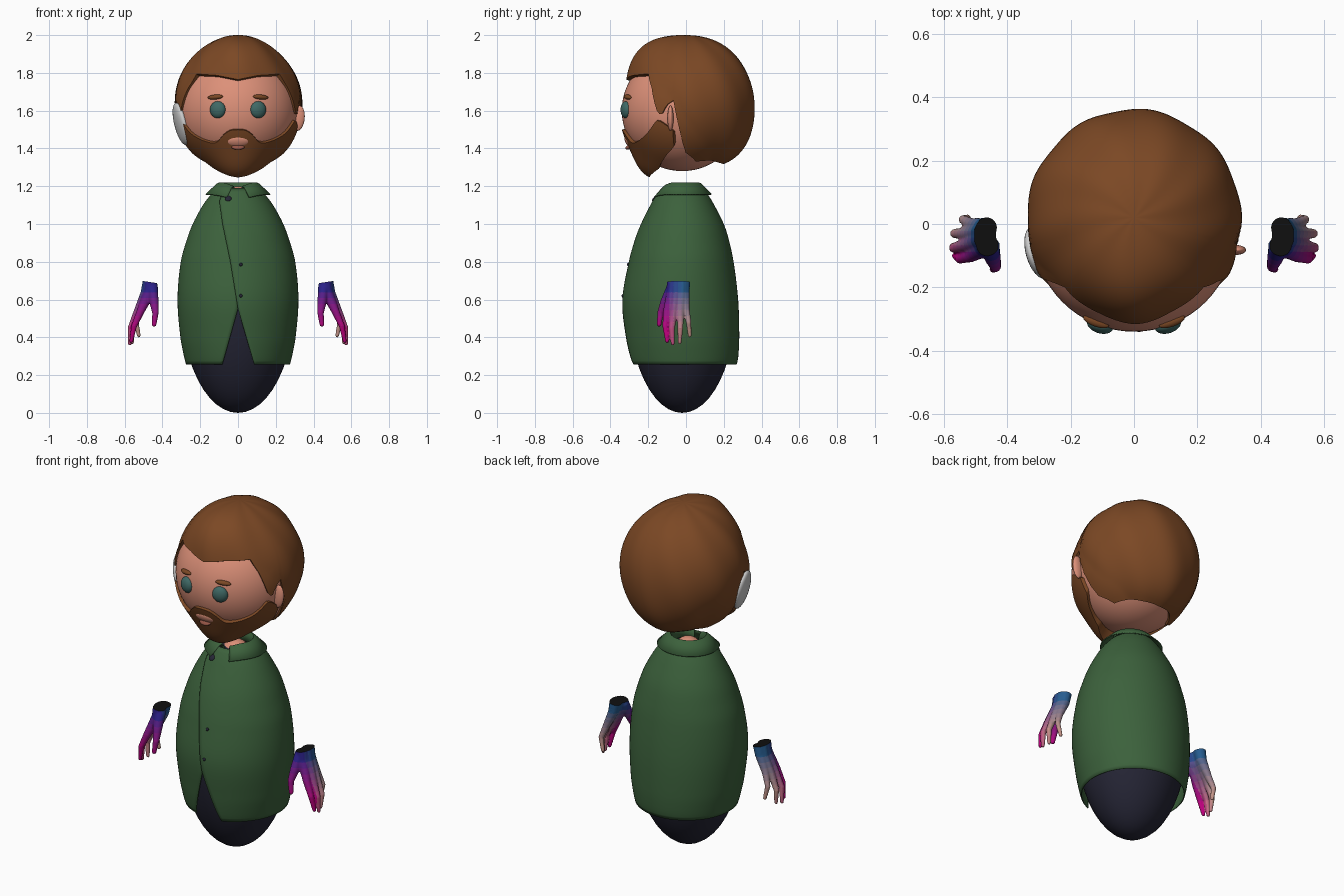
import bpy, bmesh, math
from mathutils import Vector, Matrix
from math import sin, cos, asin, radians, pi, exp

if "Cube" in bpy.data.objects:
    bpy.data.objects.remove(bpy.data.objects["Cube"])


def material(name, c):
    m = bpy.data.materials.new(name)
    m.diffuse_color = (*c, 1)
    m.use_nodes = True
    m.node_tree.nodes["Principled BSDF"].inputs["Base Color"].default_value = m.diffuse_color
    return m


SKIN = material("skin", (0.72, 0.28, 0.19))
HAIR = material("hair", (0.2, 0.065, 0.018))
GREEN = material("jacket_green", (0.045, 0.12, 0.045))
NAVY = material("navy", (0.018, 0.018, 0.035))
EYE = material("eye_teal", (0.05, 0.14, 0.13))
LIP = material("lip", (0.3, 0.09, 0.06))


def finish(name, bm, mat):
    bmesh.ops.recalc_face_normals(bm, faces=bm.faces)
    me = bpy.data.meshes.new(name)
    bm.to_mesh(me)
    bm.free()
    ob = bpy.data.objects.new(name, me)
    bpy.context.collection.objects.link(ob)
    if mat:
        me.materials.append(mat)
    bpy.ops.object.select_all(action='DESELECT')
    ob.select_set(True)
    bpy.context.view_layer.objects.active = ob
    bpy.ops.object.shade_smooth_by_angle(angle=radians(50))
    return ob


def ellipsoid(name, loc, size, mat=None, rot=(0, 0, 0), seg=32):
    """size = half extents; rot = degrees about x, y, z"""
    bm = bmesh.new()
    bmesh.ops.create_uvsphere(bm, u_segments=seg, v_segments=seg // 2, radius=1)
    m = Matrix.Translation(loc)
    for a, ax in zip(rot, "XYZ"):
        m = m @ Matrix.Rotation(radians(a), 4, ax)
    bm.transform(m @ Matrix.Diagonal((*size, 1)))
    return finish(name, bm, mat)


def sheet(name, rows, mat, closed=False):
    """surface through rows of points"""
    bm = bmesh.new()
    vs = [[bm.verts.new(p) for p in r] for r in rows]
    n = len(rows[0])
    for a, b in zip(vs, vs[1:]):
        for j in range(n if closed else n - 1):
            k = (j + 1) % n
            bm.faces.new((a[j], a[k], b[k], b[j]))
    bmesh.ops.remove_doubles(bm, verts=bm.verts, dist=1e-5)
    return finish(name, bm, mat)


def interp(tab, x, smooth=False):
    """piecewise value from (x, y) pairs with ascending x"""
    if x <= tab[0][0]:
        return tab[0][1]
    if x >= tab[-1][0]:
        return tab[-1][1]
    i = max(k for k in range(len(tab) - 1) if tab[k][0] <= x)
    (x0, y0), (x1, y1) = tab[i], tab[i + 1]
    t, h = (x - x0) / (x1 - x0), x1 - x0
    if not smooth:
        return y0 + (y1 - y0) * t
    p, q = tab[max(i - 1, 0)], tab[min(i + 2, len(tab) - 1)]
    m0, m1 = (y1 - p[1]) / (x1 - p[0]) * h, (q[1] - y0) / (q[0] - x0) * h
    return (y0 * (2 * t**3 - 3 * t**2 + 1) + m0 * (t**3 - 2 * t**2 + t)
            + y1 * (3 * t**2 - 2 * t**3) + m1 * (t**3 - t**2))


def direction(az, el):
    """az from the front toward +x"""
    return Vector((sin(az) * cos(el), -cos(az) * cos(el), sin(el)))


def bump(d, at, width):
    return exp(-(d.angle(Vector(at)) / width) ** 2)


# head
HC, HR = Vector((0, -0.02, 1.6)), 0.32
ellipsoid("head", HC, (HR, HR, HR), SKIN, seg=64)

# hair: cap down to a hairline, edge tucked into the head
CC = Vector((0, 0.02, 1.64))
hairline = [(0, 1.765), (20, 1.79), (45, 1.8), (53, 1.72), (60, 1.6), (64, 1.57), (69, 1.63),
            (75, 1.655), (80, 1.5), (84, 1.38), (100, 1.33), (180, 1.325)]


def hair_point(az, el, tuck):
    d = direction(az, el)
    o = CC - HC
    b = o.dot(d)
    head_r = -b + math.sqrt(b * b - o.length_squared + HR * HR)
    if tuck:
        return CC + d * (head_r - 0.01)
    r = 0.338 + 0.05 * bump(d, (0, -0.65, 0.76), 0.5) + 0.012 * bump(d, (0, 0.1, 1), 0.6)
    r += 0.036 * bump(d, (0, 0.65, -0.75), 0.55) + 0.01 * bump(d, (0, 0.6, 0.8), 0.6)
    r += 0.003 * sin(9 * az + 3 * el) * cos(el)
    return CC + d * max(r, head_r + 0.012)


N = 32
rows = []
for i in range(N + 2):
    row = []
    for j in range(144):
        a = (j * 2.5 + 180) % 360 - 180
        low = asin(max(-1, min(1, (interp(hairline, abs(a)) - CC.z) / 0.36)))
        row.append(hair_point(radians(a), pi / 2 + (low - pi / 2) * min(i, N) / N, i > N))
    rows.append(row)
sheet("hair", rows, HAIR, True)

# beard with moustache
top = [(0, -17.5), (8, -18.5), (15, -23), (23, -30), (36, -29), (52, -22), (61, -14), (66, -9), (73, -12), (84, -21)]
bottom = [(0, -64), (30, -62), (47, -60), (63, -50), (80, -36), (84, -29)]
rows = []
for i in range(19):
    v = min(max((i - 1) / 16, 0), 1)
    row = []
    for a in range(-84, 85, 3):
        t, b = interp(top, abs(a), True), interp(bottom, abs(a))
        d = direction(radians(a), radians(t + (b - t) * v))
        r = 0.335 + 0.058 * bump(d, (0, -0.45, -0.89), 0.36)
        row.append(HC + d * (HR - 0.01 if i in (0, 18) or abs(a) == 84 else r))
    rows.append(row)
sheet("beard", rows, HAIR)
ellipsoid("mouth", (0, -0.303, 1.437), (0.06, 0.018, 0.034), SKIN, (28, 0, 0))
ellipsoid("lower_lip", (0, -0.301, 1.408), (0.035, 0.022, 0.012), LIP, (28, 0, 0))

# eyes, brows, ear, grey side patch
for s, n in ((1, "right"), (-1, "left")):
    ellipsoid(n + "_eye", (s * 0.107, -0.318, 1.605), (0.043, 0.027, 0.045), EYE, (0, 0, s * 18))
    ellipsoid(n + "_brow", (s * 0.12, -0.308, 1.672), (0.043, 0.016, 0.013), HAIR, (0, s * 5, s * 20))
ellipsoid("ear", (0.32, -0.082, 1.56), (0.033, 0.016, 0.067), SKIN, (0, 6, 0))
ellipsoid("side_patch", (-0.302, -0.09, 1.53), (0.03, 0.085, 0.115), None, (0, -14, 14))

# inner body and neck
ellipsoid("body", (0, -0.02, 0.592), (0.3, 0.285, 0.592), NAVY, seg=48)
ellipsoid("neck", (0, -0.02, 1.1), (0.085, 0.085, 0.1), SKIN)

# jacket: profile of z, half width, front y, back y
prof = [(0.255, .275, -.285, .268), (0.29, .284, -.296, .276), (0.4, .305, -.314, .282), (0.6, .32, -.33, .276),
        (0.8, .303, -.297, .252), (0.92, .27, -.265, .226), (1.0, .24, -.235, .2), (1.1, .186, -.187, .15),
        (1.15, .148, -.16, .12), (1.19, .11, -.13, .09)]
flap = [(0.255, .085), (0.55, 0), (0.8, -.04), (1.0, -.08), (1.12, -.095), (1.19, -.07)]


def jacket_point(z, t, off=0):
    rx, yf, yb = (interp([(p[0], p[k]) for p in prof], z, True) for k in (1, 2, 3))
    return Vector(((rx + off) * sin(t), (yf + yb) / 2 - ((yb - yf) / 2 + off) * cos(t), z))


rows = []
for i in range(45):
    z = 0.255 + 0.935 * i / 44
    rx = interp([(p[0], p[1]) for p in prof], z, True)
    xe = interp(flap, z)
    start = asin(xe / rx)
    end = 2 * pi + asin((xe + 0.02 * min(1, (z - 0.55) / 0.1) if z > 0.55 else -xe) / rx)
    row = []
    for j in range(97):
        u = j / 96
        row.append(jacket_point(z, start + (end - start) * u,
                                0.007 * max(0, 1 - u * 10) - 0.004 * max(0, u * 10 - 9)))
    rows.append(row)
jacket = sheet("jacket", rows, GREEN)
mod = jacket.modifiers.new("thickness", 'SOLIDIFY')
mod.thickness, mod.offset = 0.006, -1

# collar: folded strip with a gap in front
rows = []
for r, z, gap in ((.078, 1.165, 8), (.088, 1.205, 10), (.098, 1.22, 13), (.112, 1.215, 16), (.172, 1.158, 20)):
    row = []
    for j in range(61):
        t = radians(gap + (360 - 2 * gap) * j / 60)
        dip = 0.022 * max(0, cos(t)) ** 6
        row.append((r * sin(t), -0.022 - r * 0.92 * cos(t), z - dip))
    rows.append(row)
mod = sheet("collar", rows, GREEN).modifiers.new("thickness", 'SOLIDIFY')
mod.thickness = 0.006

# buttons
for k, (x, z, r) in enumerate(((-.05, 1.135, .018), (.015, .785, .009), (.015, .62, .009))):
    rx = interp([(p[0], p[1]) for p in prof], z, True)
    ellipsoid("button_%d" % k, jacket_point(z, asin(x / rx), 0.006), (r, .007, r), NAVY,
              (-40 if z > 1 else 0, 0, 0), 16)

# hands: chains of balls fused by a remesh
chains = [
    [(.46, -.065, .72, .037), (.47, -.07, .64, .034), (.515, -.1, .54, .022), (.55, -.11, .46, .016), (.565, -.1, .38, .011)],
    [(.464, -.045, .72, .038), (.485, -.05, .63, .033), (.53, -.066, .54, .022), (.568, -.075, .45, .017), (.573, -.07, .367, .011)],
    [(.464, -.025, .72, .038), (.485, -.025, .63, .032), (.53, -.03, .54, .021), (.565, -.03, .45, .016), (.56, -.034, .374, .011)],
    [(.46, -.012, .72, .036), (.475, -.01, .64, .03), (.515, 0, .55, .02), (.54, .014, .48, .015), (.525, .02, .41, .011)],
    [(.455, -.07, .67, .032), (.445, -.11, .59, .026), (.437, -.135, .53, .018), (.444, -.142, .468, .013)]]
bm = bmesh.new()
for ch in chains:
    for a, b in zip(ch, ch[1:]):
        for i in range(9):
            p = Vector(a).lerp(Vector(b), i / 8)
            bmesh.ops.create_icosphere(bm, subdivisions=2, radius=p[3], matrix=Matrix.Translation(p.xyz))
hand = finish("right_hand", bm, None)
mod = hand.modifiers.new("fuse", 'REMESH')
mod.mode, mod.voxel_size = 'VOXEL', 0.005
mod = hand.modifiers.new("soften", 'SMOOTH')
mod.factor, mod.iterations = 0.5, 4
fused = bpy.data.meshes.new_from_object(hand.evaluated_get(bpy.context.evaluated_depsgraph_get()))
bpy.data.objects.remove(hand)

# hand colours blend from top to bottom and from front to back
V, H = 8, 5
corners = [Vector(c) for c in ((.025, .015, .25), (.02, .11, .28), (.5, .0, .2), (.55, .3, .25))]
shades = [material("hand_%d_%d" % (i, j), corners[0].lerp(corners[1], j / (H - 1)).lerp(
    corners[2].lerp(corners[3], j / (H - 1)), i / (V - 1))) for i in range(V) for j in range(H)]
shades.append(material("wrist_black", (0.005, 0.005, 0.005)))
for s, n in ((1, "right"), (-1, "left")):
    bm = bmesh.new()
    bm.from_mesh(fused)
    bmesh.ops.bisect_plane(bm, geom=bm.verts[:] + bm.edges[:] + bm.faces[:], plane_co=(.462, 0, .692),
                           plane_no=(-.15, 0, 1), clear_outer=True)
    for f in bm.faces:
        c = f.calc_center_median()
        i = min(V - 1, max(0, int((0.67 - c.z) / 0.25 * V)))
        j = min(H - 1, max(0, int((c.y + 0.11) / 0.11 * H)))
        f.material_index = i * H + j
    cap = bmesh.ops.holes_fill(bm, edges=[e for e in bm.edges if e.is_boundary], sides=0)
    for f in cap["faces"]:
        f.material_index = len(shades) - 1
    bm.transform(Matrix.Diagonal((s, 1, 1, 1)))
    ob = finish(n + "_hand", bm, shades[0])
    for m in shades[1:]:
        ob.data.materials.append(m)
